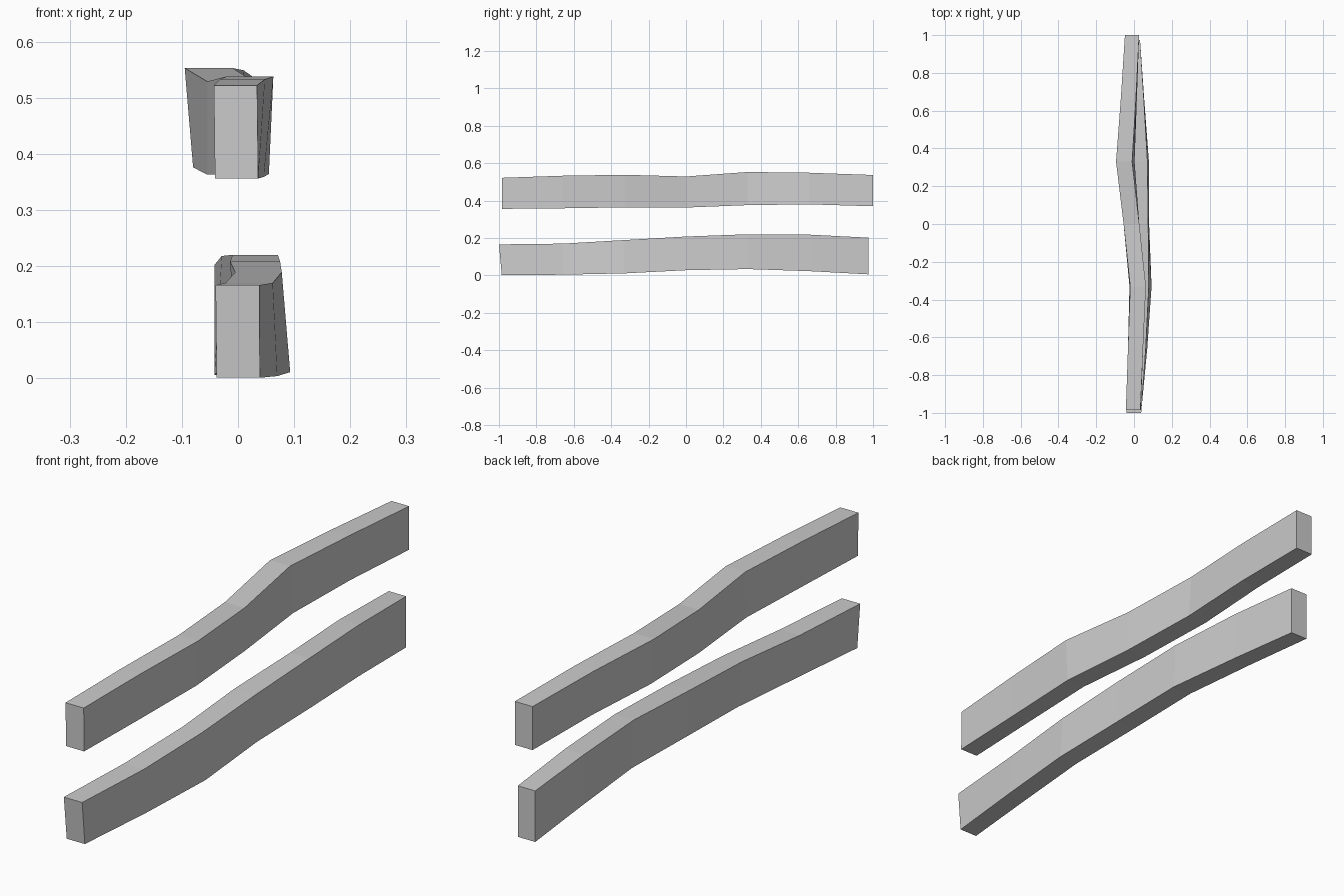
import bpy
import bmesh

grey = bpy.data.materials.new("plain grey")
grey.diffuse_color = (0.6, 0.6, 0.6, 1)


def bent_plank(name, stations):
    """Loft a four-sided bar; each station is
    (y top, y bottom, top left x, top right x, bottom left x, bottom right x, top z, bottom z)."""
    bm = bmesh.new()
    rings = []
    for yt, yb, tl, tr, bl, br, zt, zb in stations:
        corners = ((bl, yb, zb), (br, yb, zb), (tr, yt, zt), (tl, yt, zt))
        rings.append([bm.verts.new(c) for c in corners])
    for a, b in zip(rings, rings[1:]):
        for i in range(4):
            j = (i + 1) % 4
            bm.faces.new((a[i], a[j], b[j], b[i]))
    bm.faces.new(rings[0])
    bm.faces.new(rings[-1][::-1])
    bmesh.ops.recalc_face_normals(bm, faces=bm.faces)
    mesh = bpy.data.meshes.new(name)
    bm.to_mesh(mesh)
    bm.free()
    mesh.materials.append(grey)
    bpy.context.collection.objects.link(bpy.data.objects.new(name, mesh))


# Upper rail, swinging right then left
bent_plank("upper_plank", [
    (-.985, -.985, -.043, .034, -.041, .036, .522, .356),
    (-.66, -.66, -.032, .048, -.031, .046, .533, .359),
    (-.33, -.33, -.020, .063, -.024, .055, .538, .364),
    (0, 0, -.055, .028, -.055, .028, .529, .363),
    (.33, .33, -.095, -.010, -.080, .003, .553, .376),
    (.66, .66, -.070, .010, -.064, .015, .549, .380),
    (1, 1, -.048, .027, -.048, .027, .537, .370),
])

# Lower rail, bowed to the right and arched
bent_plank("lower_plank", [
    (-1, -.985, -.040, .038, -.038, .039, .166, .001),
    (-.66, -.66, -.022, .062, -.010, .070, .170, .004),
    (-.33, -.33, -.005, .078, .012, .093, .189, .011),
    (0, 0, -.014, .075, -.003, .080, .208, .028),
    (.33, .33, -.010, .071, -.003, .079, .220, .034),
    (.66, .66, -.029, .052, -.024, .054, .218, .023),
    (.975, .975, -.042, .032, -.042, .032, .202, .006),
])
